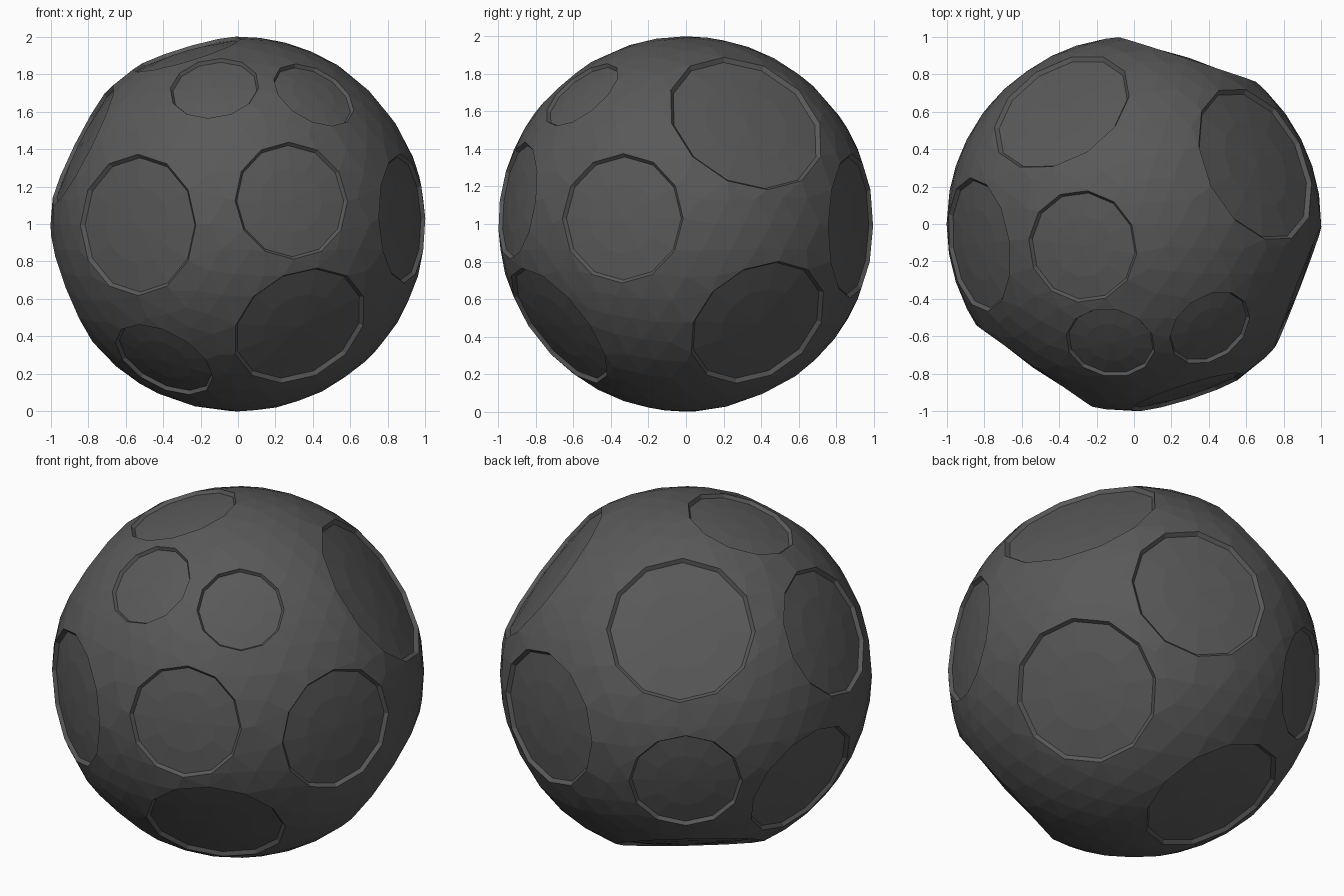
import bpy, bmesh
from math import sin, cos, pi, sqrt
from mathutils import Vector

if "Cube" in bpy.data.objects:
    bpy.data.objects.remove(bpy.data.objects["Cube"])

SIDES = 12
# craters: direction from the centre, rim radius
CRATERS = [
    ((-.535, -.76, -.005), .377), ((.285, -.90, .125), .315),
    ((-.125, -.63, .72), .24), ((.405, -.555, .69), .235),
    ((-.275, -.12, .91), .302), ((-.387, .60, .58), .40),
    ((-.83, -.11, .42), .36), ((.64, .315, .53), .44),
    ((.87, -.335, .03), .345), ((.33, -.68, -.545), .378),
    ((-.395, -.49, -.725), .285), ((.66, .385, -.53), .395),
    ((.285, .875, -.01), .385), ((-.26, .335, -.81), .40),
    ((-.53, .76, -.21), .305), ((-.85, .15, -.34), .355),
]
CENTRE = Vector((0, 0, 1))


def ring(n, u, v, radius, height):
    return [n * height + (u * cos(2 * pi * i / SIDES) + v * sin(2 * pi * i / SIDES)) * radius
            for i in range(SIDES)]


# faceted ball points
ball = bmesh.new()
bmesh.ops.create_icosphere(ball, subdivisions=4, radius=1)
points = [v.co.copy() for v in ball.verts]
ball.free()

frames = []
for direction, r in CRATERS:
    n = Vector(direction).normalized()
    d = sqrt(1 - r * r)
    u = (Vector((0, 0, 1)) - n * n.z).normalized()
    frames.append((n, u, n.cross(u), r, d))
    points = [p for p in points if p.dot(n) < d - .012]

# hull of ball points and crater rims
bm = bmesh.new()
for p in points:
    bm.verts.new(p)
rims = [[bm.verts.new(p) for p in ring(n, u, v, r, d)] for n, u, v, r, d in frames]
bmesh.ops.convex_hull(bm, input=bm.verts[:])

# open the flat caps
caps = []
for rim in rims:
    members = set(rim)
    caps += [f for f in bm.faces if all(v in members for v in f.verts)]
bmesh.ops.delete(bm, geom=caps, context='FACES_ONLY')
inner_edges = [e for e in bm.edges if not e.link_faces]
bmesh.ops.delete(bm, geom=inner_edges, context='EDGES')

# small sloped lips and gently domed sunken floors
for rim, (n, u, v, r, d) in zip(rims, frames):
    top = d + .06 * (r - .2)
    drop = top - d + .018
    loops = [rim]
    for f in (.95, .55):
        loops.append([bm.verts.new(p) for p in
                      ring(n, u, v, r * f, top - drop * (f / .95) ** 2)])
    mid = bm.verts.new(n * top)
    for i in range(SIDES):
        j = (i + 1) % SIDES
        for a, b in zip(loops, loops[1:]):
            bm.faces.new((a[i], a[j], b[j], b[i]))
        bm.faces.new((loops[-1][i], loops[-1][j], mid))

bmesh.ops.recalc_face_normals(bm, faces=bm.faces[:])
bmesh.ops.translate(bm, verts=bm.verts[:], vec=CENTRE)
mesh = bpy.data.meshes.new("cratered_ball")
bm.to_mesh(mesh)
bm.free()
obj = bpy.data.objects.new("cratered_ball", mesh)
bpy.context.collection.objects.link(obj)

# dark stone
mat = bpy.data.materials.new("dark_stone")
mat.diffuse_color = (.1, .1, .1, 1)
mat.use_nodes = True
mat.node_tree.nodes["Principled BSDF"].inputs["Base Color"].default_value = mat.diffuse_color
mesh.materials.append(mat)
